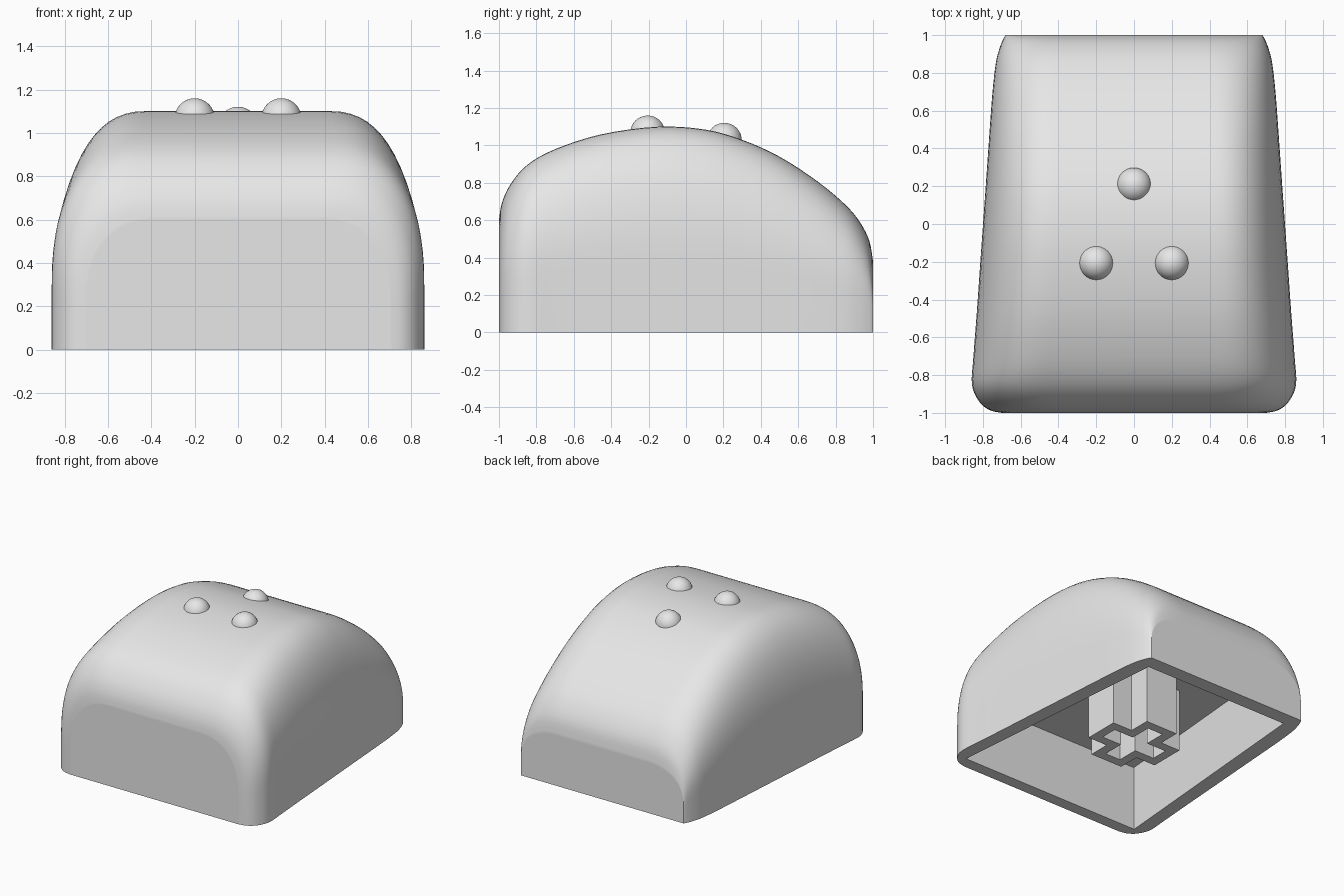
import bpy, bmesh, math
from mathutils import Vector

cube = bpy.data.objects.get("Cube")
if cube:
    bpy.data.objects.remove(cube, do_unlink=True)

grey = bpy.data.materials.new("light grey plastic")
grey.use_nodes = True
colour = (0.8, 0.8, 0.8, 1)
grey.diffuse_color = colour
grey.node_tree.nodes["Principled BSDF"].inputs["Base Color"].default_value = colour


def add_object(name, bm):
    bmesh.ops.recalc_face_normals(bm, faces=bm.faces)
    mesh = bpy.data.meshes.new(name)
    bm.to_mesh(mesh)
    bm.free()
    obj = bpy.data.objects.new(name, mesh)
    bpy.context.collection.objects.link(obj)
    mesh.materials.append(grey)
    return obj


def activate(obj):
    bpy.ops.object.select_all(action='DESELECT')
    obj.select_set(True)
    bpy.context.view_layer.objects.active = obj


def cut(obj, cutter):
    activate(obj)
    mod = obj.modifiers.new("cut", 'BOOLEAN')
    mod.operation, mod.solver, mod.object = 'DIFFERENCE', 'EXACT', cutter
    bpy.ops.object.modifier_apply(modifier=mod.name)
    bpy.data.objects.remove(cutter, do_unlink=True)


def smooth(obj, degrees):
    activate(obj)
    bpy.ops.object.shade_smooth_by_angle(angle=math.radians(degrees))


def loft(name, rings):
    """Closed skin over rings of equal length, capped at both ends."""
    bm = bmesh.new()
    loops = [[bm.verts.new(p) for p in ring] for ring in rings]
    for a, b in zip(loops, loops[1:]):
        for i in range(len(a)):
            j = (i + 1) % len(a)
            bm.faces.new((a[i], a[j], b[j], b[i]))
    bm.faces.new(loops[0])
    bm.faces.new(loops[-1])
    return add_object(name, bm)


def spline(points, steps):
    """Catmull-Rom curve through the points."""
    pts = [Vector(p) for p in points]
    pts = [pts[0]] + pts + [pts[-1]]
    out = []
    for a, b, c, d in zip(pts, pts[1:], pts[2:], pts[3:]):
        for k in range(steps):
            t = k / steps
            out.append(b + ((c - a) * t + (2 * a - 5 * b + 4 * c - d) * t ** 2
                            + (3 * b - a - 3 * c + d) * t ** 3) / 2)
    return out + [pts[-1]]


# Cap body: stations from front to back as (depth, half width, height)
stations = [(-1, .70, .6), (-.985, .765, .69), (-.94, .82, .79), (-.85, .858, .895),
            (-.7, .85, .98), (-.45, .831, 1.06), (-.15, .81, 1.1), (.1, .792, 1.085),
            (.3, .778, 1.03), (.5, .764, .94), (.7, .749, .81), (.85, .732, .685),
            (.93, .712, .59), (.98, .692, .49), (1, .68, .38)]


def section(y, w, h):
    inner, drop, n = w * .52, h * .68, 2 / 2.4
    side = [(w, 0)]
    for k in range(17):
        a = k / 16 * math.pi / 2
        side.append((inner + (w - inner) * max(math.cos(a), 0) ** n,
                     h - drop + drop * math.sin(a) ** n))
    return [(x, y, z) for x, z in side] + [(-x, y, z) for x, z in reversed(side)]


body = loft("cap_body", [section(*s) for s in spline(stations, 4)])

# Hollow underside, a tapered pocket
def pocket_ring(z, inset):
    f, b, wf, wb = -.91 + inset, .89 - inset, .765 - inset, .615 - inset
    return [(-wf, f, z), (wf, f, z), (wb, b, z), (-wb, b, z)]


cut(body, loft("pocket_cutter", [pocket_ring(-.02, 0), pocket_ring(.48, .02)]))
smooth(body, 35)
weighted = body.modifiers.new("even shading", 'WEIGHTED_NORMAL')
weighted.keep_sharp = True


# Cross-shaped socket under the cap
def cross(name, length, width, z0, z1):
    outline = []
    for q in range(4):
        c, s = (1, 0, -1, 0)[q], (0, 1, 0, -1)[q]
        for x, y in ((length, -width), (length, width), (width, width)):
            outline.append((c * x - s * y, s * x + c * y))
    return loft(name, [[(x, y, z) for x, y in outline] for z in (z0, z1)])


socket = cross("stem_socket", .3, .135, 0, .5)
cut(socket, cross("socket_cutter", .23, .065, -.05, .4))

# Three round bumps on the top
for name, x, y, z in (("bump_left", .2, -.205, 1.067), ("bump_right", -.2, -.205, 1.067),
                      ("bump_back", 0, .205, 1.028)):
    bm = bmesh.new()
    bmesh.ops.create_uvsphere(bm, u_segments=32, v_segments=16, radius=.093)
    bump = add_object(name, bm)
    bump.location = (x, y, z)
    smooth(bump, 60)
